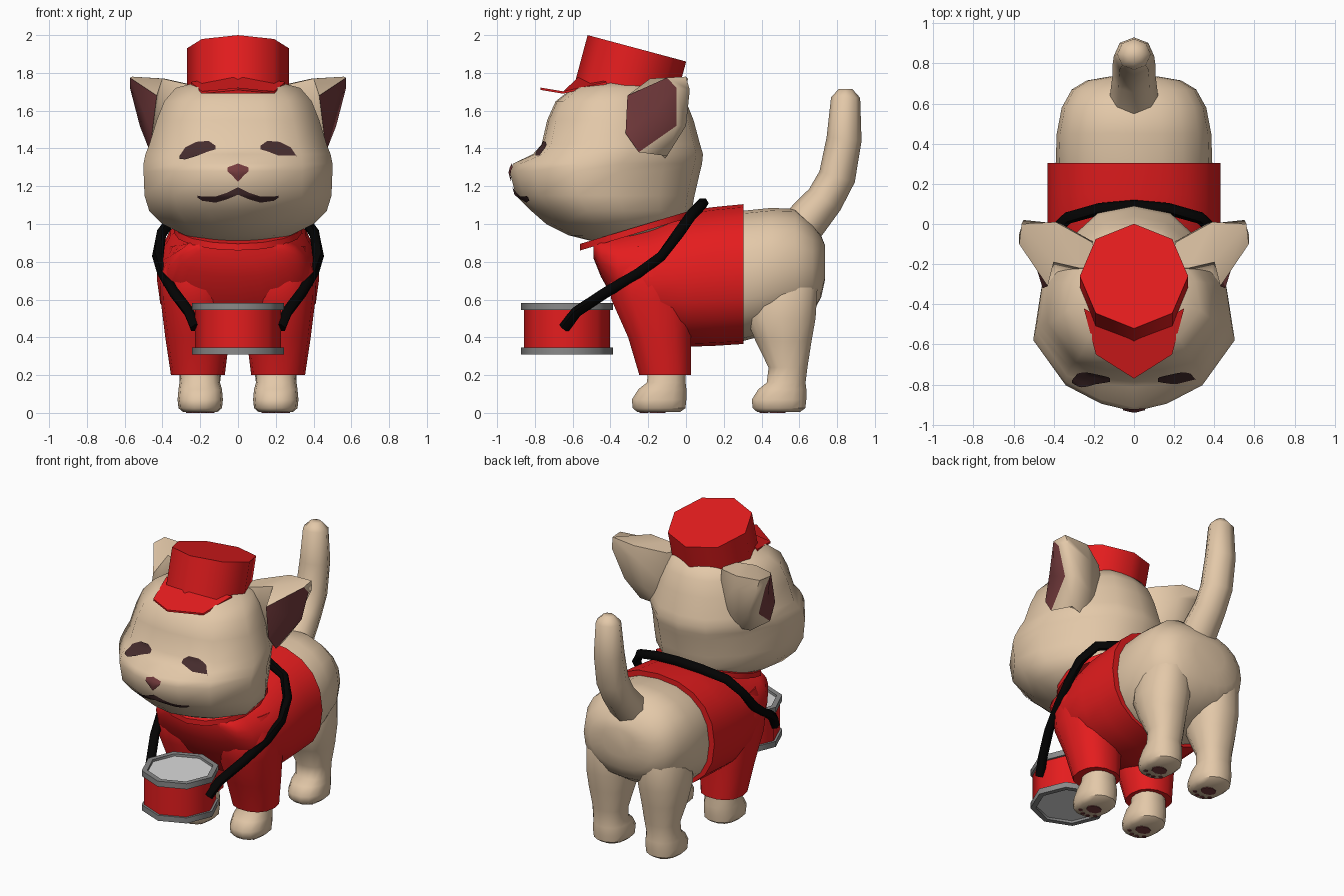
import bpy, bmesh, math
from mathutils import Vector, Matrix
from mathutils.bvhtree import BVHTree

cube = bpy.data.objects.get("Cube")
if cube:
    bpy.data.objects.remove(cube, do_unlink=True)


def material(name, r, g, b):
    m = bpy.data.materials.new(name)
    m.use_nodes = True
    m.diffuse_color = (r, g, b, 1)
    node = next(n for n in m.node_tree.nodes if n.type == 'BSDF_PRINCIPLED')
    node.inputs["Base Color"].default_value = (r, g, b, 1)
    node.inputs["Roughness"].default_value = 0.8
    return m


FUR = material("cream fur", 0.77, 0.58, 0.395)
RED = material("red cloth", 0.78, 0.012, 0.013)
MAROON = material("maroon skin", 0.18, 0.045, 0.048)
DARK = material("dark brown", 0.06, 0.025, 0.026)
GREY = material("grey metal", 0.25, 0.25, 0.25)
PALE = material("pale drum skin", 0.7, 0.7, 0.7)
BLACK = material("black strap", 0.001, 0.001, 0.001)


def finish(name, bm, *mats, angle=45):
    bmesh.ops.recalc_face_normals(bm, faces=bm.faces)
    mesh = bpy.data.meshes.new(name)
    bm.to_mesh(mesh)
    bm.free()
    for m in mats:
        mesh.materials.append(m)
    mesh.shade_smooth()
    mesh.set_sharp_from_angle(angle=math.radians(angle))
    ob = bpy.data.objects.new(name, mesh)
    bpy.context.collection.objects.link(ob)
    return ob


def oval(centre, a, b, n=16, power=2):
    """Closed ring around centre, spanned by half axes a and b."""
    ring = []
    for i in range(n):
        t = math.tau * i / n
        c, s = math.cos(t), math.sin(t)
        ring.append(Vector(centre) + Vector(a) * math.copysign(abs(c) ** (2 / power), c)
                    + Vector(b) * math.copysign(abs(s) ** (2 / power), s))
    return ring


def loft(name, rings, mat, angle=45, first_cap=None):
    """Skin the rings; an optional first cap is fanned in its own colour."""
    bm = bmesh.new()
    vs = [[bm.verts.new(p) for p in ring] for ring in rings]
    n = len(vs[0])
    for lo, hi in zip(vs, vs[1:]):
        for i in range(n):
            j = (i + 1) % n
            bm.faces.new((lo[i], lo[j], hi[j], hi[i]))
    start = bm.faces.new(vs[0])
    bm.faces.new(vs[-1])
    if first_cap:
        start.material_index = 1
        bmesh.ops.poke(bm, faces=[start])
    return finish(name, bm, mat, *([first_cap] if first_cap else []), angle=angle)


def torso(name, rows, mat, power):
    """Rows of y, bottom, top, half width."""
    return loft(name, [oval((0, y, (lo + hi) / 2), (w, 0, 0), (0, 0, (hi - lo) / 2), 20, power)
                       for y, lo, hi, w in rows], mat)


def limb(name, rows, mat, side, power=2.3):
    """Rows of z, front y, back y, inner x, outer x."""
    return loft(name, [oval((side * (i + o) / 2, (f + b) / 2, z), ((o - i) / 2, 0, 0),
                            (0, (b - f) / 2, 0), 14, power) for z, f, b, i, o in rows], mat)


def tube(name, path, radii, mat, ref, n, stretch=1):
    rings = []
    for i, p in enumerate(path):
        t = (path[min(i + 1, len(path) - 1)] - path[max(i - 1, 0)]).normalized()
        a = t.cross(ref).normalized()
        rings.append(oval(p, a * radii[i], t.cross(a) * radii[i] * stretch, n))
    return loft(name, rings, mat, 60)


def prism(name, radius, depth, matrix, mat, cap=None, inner=None):
    """Eight-sided drum shape; an optional cap (+1 or -1) is inset and recoloured."""
    bm = bmesh.new()
    bmesh.ops.create_cone(bm, cap_ends=True, segments=8, radius1=radius, radius2=radius, depth=depth)
    if cap:
        face = next(f for f in bm.faces if f.normal.z * cap > 0.9)
        bmesh.ops.inset_region(bm, faces=[face], thickness=0.035)
        bmesh.ops.inset_region(bm, faces=[face], thickness=0.002, depth=-0.015)
        face.material_index = 1
    bm.transform(matrix)
    return finish(name, bm, mat, *([inner] if inner else []), angle=60)


# Head: horizontal rings, pointed around the muzzle and blunt across the brow
BACK = [(0.93, 0.15), (0.69, 0.6), (0.37, 0.92), (0, 1)]
MUZZLE = [(0, -1), (0.33, -0.92), (0.68, -0.74), (1, -0.3)] + BACK
BROW = [(0, -1), (0.33, -0.975), (0.68, -0.88), (1, -0.38)] + BACK
HEAD = [(0.91, -0.5, -0.2, 0.15), (0.94, -0.62, -0.08, 0.28), (1.0, -0.74, 0, 0.4),
        (1.07, -0.82, 0.03, 0.47), (1.15, -0.9, 0.045, 0.495), (1.28, -0.935, 0.075, 0.5),
        (1.32, -0.915, 0.085, 0.5), (1.37, -0.81, 0.09, 0.49), (1.42, -0.765, 0.075, 0.47),
        (1.55, -0.735, 0.04, 0.43), (1.65, -0.69, 0, 0.39), (1.72, -0.6, -0.05, 0.33),
        (1.75, -0.5, -0.15, 0.22)]
rings = []
for z, f, b, w in HEAD:
    half = BROW if z > 1.35 else MUZZLE
    outline = half + [(-x, y) for x, y in half[-2:0:-1]]
    rings.append([Vector((x * w, (f + b) / 2 + y * (b - f) / 2, z)) for x, y in outline])
head = loft("head", rings, FUR, 60)
skin = BVHTree.FromPolygons([v.co for v in head.data.vertices],
                            [p.vertices for p in head.data.polygons])


def face_patch(name, columns, mat, side=1, steps=4):
    """Columns of x, lower z, upper z laid onto the front of the head."""
    fine = []
    for p, q in zip(columns, columns[1:]):
        fine += [[u + (v - u) * k / steps for u, v in zip(p, q)] for k in range(steps)]
    fine.append(columns[-1])
    bm = bmesh.new()
    grid = []
    for x, lo, hi in fine:
        col = []
        for k in range(steps + 1):
            start = Vector((side * x, -2, lo + (hi - lo) * k / steps))
            hit = skin.ray_cast(start, Vector((0, 1, 0)))[0]
            col.append(bm.verts.new(hit - Vector((0, 0.007, 0))))
        grid.append(col)
    for a, b in zip(grid, grid[1:]):
        for k in range(steps):
            bm.faces.new((a[k], b[k], b[k + 1], a[k + 1]))
    ob = finish(name, bm, mat)
    if ob.data.polygons[0].normal.y > 0:
        ob.data.flip_normals()


EYE = [(0.12, 1.395, 1.415), (0.155, 1.385, 1.44), (0.22, 1.36, 1.435), (0.28, 1.342, 1.405), (0.31, 1.345, 1.36)]
MOUTH = [(0, 1.155, 1.195), (0.06, 1.13, 1.165), (0.12, 1.113, 1.145), (0.19, 1.123, 1.145), (0.215, 1.14, 1.15)]
face_patch("mouth", [(-x, a, b) for x, a, b in MOUTH[:0:-1]] + MOUTH, DARK)
face_patch("nose", [(-0.055, 1.28, 1.30), (0, 1.225, 1.32), (0.055, 1.28, 1.30)], MAROON)

# Ears: lofted from the dark opening back and down into the head
EAR = [[(0.43, -0.31, 1.68), (0.572, -0.1, 1.775), (0.572, -0.05, 1.72), (0.52, -0.05, 1.52),
        (0.465, -0.25, 1.38), (0.455, -0.32, 1.48)],
       [(0.4, -0.19, 1.77), (0.56, 0, 1.78), (0.55, 0.02, 1.71), (0.47, 0, 1.52),
        (0.42, -0.1, 1.36), (0.38, -0.25, 1.45)],
       [(0.27, -0.22, 1.74), (0.39, 0.01, 1.77), (0.36, 0, 1.67), (0.34, -0.03, 1.48),
        (0.3, -0.12, 1.34), (0.25, -0.25, 1.45)],
       [(0.15, -0.22, 1.72), (0.21, -0.09, 1.73), (0.2, -0.09, 1.65), (0.2, -0.1, 1.48),
        (0.2, -0.15, 1.35), (0.15, -0.25, 1.45)]]
for side, label in ((1, "left"), (-1, "right")):
    loft(label + "_ear", [[Vector((side * x, y, z)) for x, y, z in ring] for ring in EAR], FUR, 70, MAROON)
    face_patch(label + "_eye", EYE, DARK, side)

# Cap with brim
tilt = Matrix.Rotation(math.radians(-15), 4, 'X')
prism("cap", 0.27, 0.35, Matrix.Translation((0, -0.26, 1.93)) @ tilt @ Matrix.Translation((0, 0, -0.175))
      @ Matrix.Rotation(math.pi / 2, 4, 'Z'), RED)
brim = [(0.25, -0.42, 1.74), (0.19, -0.65, 1.69), (0, -0.77, 1.71), (-0.19, -0.65, 1.69),
        (-0.25, -0.42, 1.74), (0, -0.56, 1.775)]
loft("cap_brim", [[Vector(p) + Vector((0, 0, d)) for p in brim] for d in (0, 0.012)], RED)

# Body and jacket
torso("body", [(0.1, 0.42, 1.04, 0.34), (0.3, 0.38, 1.07, 0.39), (0.45, 0.42, 1.085, 0.385),
               (0.58, 0.47, 1.08, 0.36), (0.67, 0.53, 1.0, 0.31), (0.715, 0.61, 0.94, 0.235),
               (0.735, 0.7, 0.89, 0.12)], FUR, 2.3)
torso("jacket", [(-0.49, 0.82, 0.92, 0.22), (-0.45, 0.72, 0.94, 0.31), (-0.36, 0.56, 0.96, 0.37),
                 (-0.2, 0.4, 1.0, 0.415), (0, 0.35, 1.07, 0.43), (0.15, 0.355, 1.09, 0.43),
                 (0.305, 0.365, 1.105, 0.43)], RED, 2.3)
loft("collar", [oval((0, -0.245, 0.98 + d), (0.34, 0, 0), (0, 0.315, 0.095), 16)
                for d in (-0.025, 0.01)], RED)

# Legs, sleeves and paw pads
PAW = [(0.004, -0.26, -0.03, 0.11, 0.29), (0.025, -0.285, 0, 0.085, 0.315), (0.07, -0.29, 0.005, 0.08, 0.32),
       (0.125, -0.255, 0.005, 0.085, 0.315), (0.16, -0.21, 0, 0.095, 0.31)]
SHIN = [(0.24, -0.2, 0, 0.1, 0.3)]
THIGH = [(0.24, -0.2, 0.01, 0.085, 0.31), (0.38, -0.27, 0.033, 0.06, 0.34), (0.5, -0.32, 0.055, 0.04, 0.355),
         (0.66, -0.32, 0.065, 0.04, 0.345), (0.82, -0.24, 0.03, 0.09, 0.27)]
SLEEVE = [(0.2, -0.25, 0.03, 0.07, 0.355), (0.4, -0.31, 0.03, 0.045, 0.385), (0.6, -0.4, 0.04, 0.03, 0.41),
          (0.75, -0.42, 0.06, 0.03, 0.415), (0.88, -0.36, 0.05, 0.06, 0.36)]
PADS = [(0.2, -0.15, 0.053), (0.14, -0.21, 0.015), (0.18, -0.235, 0.015), (0.22, -0.235, 0.015),
        (0.26, -0.21, 0.015)]
for side, label in ((1, "left"), (-1, "right")):
    limb(label + "_sleeve", SLEEVE, RED, side)
    for end, shift, upper in (("front", 0, SHIN), ("hind", 0.635, THIGH)):
        rows = [(z, f + shift, b + shift, i, o) for z, f, b, i, o in PAW + upper]
        limb(f"{label}_{end}_leg", rows, FUR, side)
        for k, (x, y, r) in enumerate(PADS):
            loft(f"{label}_{end}_pad_{k}", [oval((side * x, y + shift, z), (r, 0, 0), (0, r * 0.8, 0), 8)
                                            for z in (0, 0.006)], MAROON)

# Tail
tail = [Vector((0, y, z)) for y, z in ((0.57, 0.93), (0.65, 1.03), (0.735, 1.13), (0.8, 1.25),
                                       (0.837, 1.45), (0.845, 1.67), (0.845, 1.715))]
tube("tail", tail, (0.115, 0.11, 0.1, 0.098, 0.093, 0.077, 0.035), FUR, Vector((1, 0, 0)), 8, 1.08)

# Drum and strap
prism("drum_shell", 0.228, 0.24, Matrix.Translation((0, -0.63, 0.445)), RED)
for cap, label, z in ((1, "top", 0.563), (-1, "bottom", 0.328)):
    prism(f"drum_{label}_rim", 0.243, 0.038, Matrix.Translation((0, -0.63, z)), GREY, cap, PALE)
half = [Vector(p) for p in ((0.225, -0.645, 0.45), (0.26, -0.58, 0.535), (0.34, -0.42, 0.64),
                            (0.4, -0.25, 0.74), (0.425, -0.13, 0.83), (0.405, -0.04, 0.95),
                            (0.33, 0.03, 1.05), (0.17, 0.075, 1.095), (0, 0.09, 1.11))]
strap = half + [Vector((-p.x, p.y, p.z)) for p in half[-2::-1]]
tube("drum_strap", strap, [0.03] * len(strap), BLACK, Vector((0, 0, 1)), 6)
